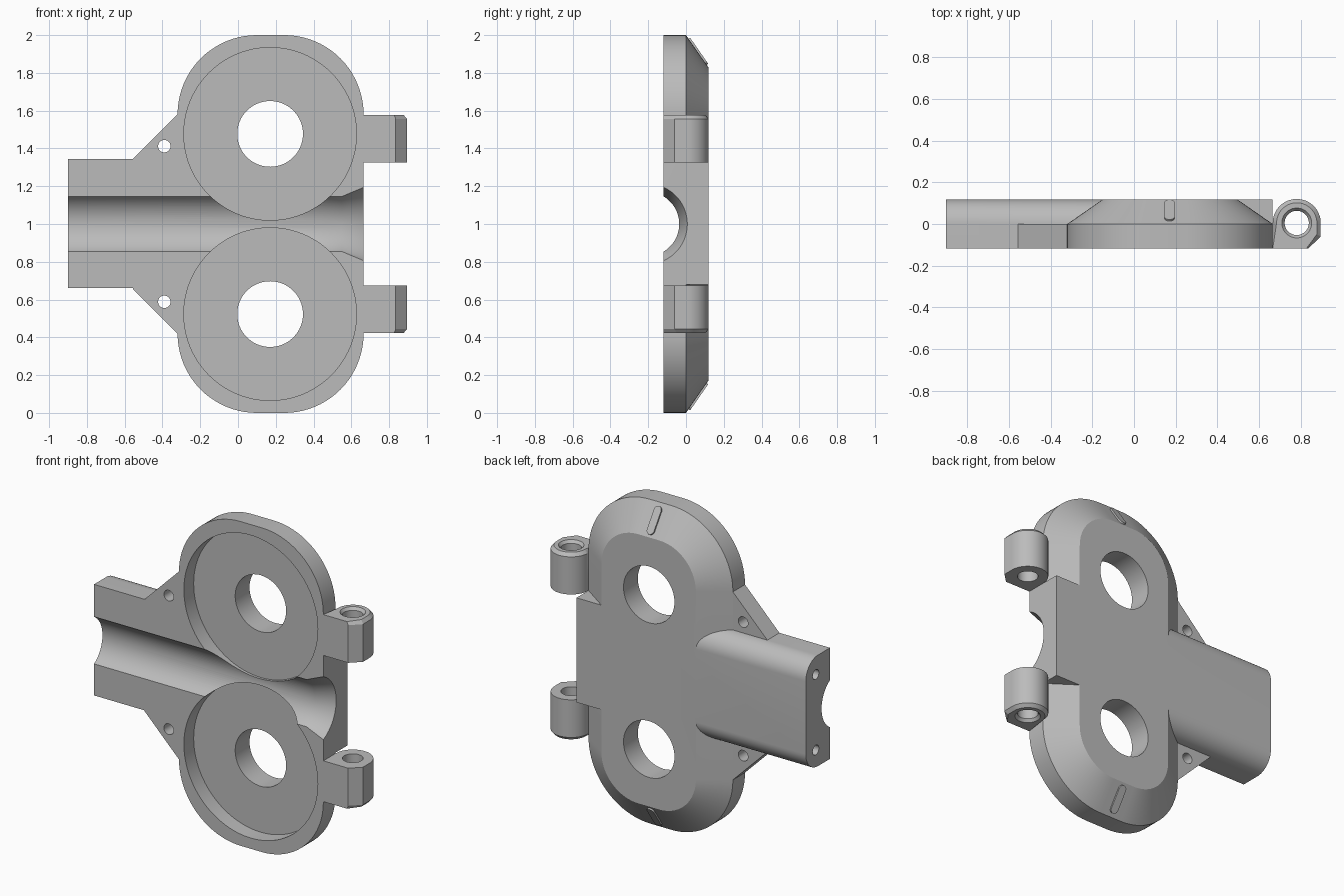
import bpy, bmesh
from math import cos, sin, pi, radians
from mathutils import Vector

if "Cube" in bpy.data.objects:
    bpy.data.objects.remove(bpy.data.objects["Cube"])

FRONT, BACK = -0.118, 0.118
RIGHT = 0.665
GREY = (0.5, 0.5, 0.5, 1)
grey = bpy.data.materials.new("plain grey")
grey.use_nodes = True
grey.diffuse_color = GREY
grey.node_tree.nodes["Principled BSDF"].inputs["Base Color"].default_value = GREY


def loft(name, rings):
    """Skin a list of equal rings and cap both ends."""
    bm = bmesh.new()
    loops = [[bm.verts.new(p) for p in ring] for ring in rings]
    n = len(loops[0])
    for a, b in zip(loops, loops[1:]):
        for i in range(n):
            j = (i + 1) % n
            bm.faces.new((a[i], a[j], b[j], b[i]))
    bm.faces.new(loops[0])
    bm.faces.new(loops[-1])
    bmesh.ops.recalc_face_normals(bm, faces=bm.faces)
    mesh = bpy.data.meshes.new(name)
    bm.to_mesh(mesh)
    bm.free()
    mesh.materials.append(grey)
    ob = bpy.data.objects.new(name, mesh)
    bpy.context.collection.objects.link(ob)
    return ob


def along(axis, flat, d):
    """Place a 2D outline at distance d along an axis."""
    place = {"x": lambda u, v: (d, u, v), "y": lambda u, v: (u, d, v),
             "z": lambda u, v: (u, v, d)}[axis]
    return [place(u, v) for u, v in flat]


def prism(name, axis, flat, a, b):
    return loft(name, [along(axis, flat, a), along(axis, flat, b)])


def arc(u, v, r, a0, a1, n):
    angles = [radians(a0 + (a1 - a0) * i / n) for i in range(n + 1)]
    return [(u + r * cos(a), v + r * sin(a)) for a in angles]


def turned(name, axis, u, v, stations, n=64):
    """Round solid along an axis; stations are (distance, radius)."""
    return loft(name, [along(axis, arc(u, v, r, 0, 360, n)[:-1], d)
                       for d, r in stations])


def combine(target, other, operation):
    """Apply a boolean and drop the helper object."""
    other.hide_render = True
    mod = target.modifiers.new(operation, "BOOLEAN")
    mod.operation, mod.solver, mod.object = operation, "EXACT", other
    bpy.ops.object.select_all(action="DESELECT")
    bpy.context.view_layer.objects.active = target
    target.select_set(True)
    bpy.ops.object.modifier_apply(modifier=mod.name)
    bpy.data.objects.remove(other)


def smooth(ob):
    bpy.ops.object.select_all(action="DESELECT")
    bpy.context.view_layer.objects.active = ob
    ob.select_set(True)
    bpy.ops.object.shade_smooth_by_angle(angle=radians(25))


def rounded(inset):
    """Rounded housing outline in x, z."""
    r = 0.42 - inset
    pts = []
    for u, v, a in ((0.245, 1.58, 0), (0.1, 1.58, 90), (0.1, 0.42, 180), (0.245, 0.42, 270)):
        pts += arc(u, v, r, a, a + 90, 20)
    return pts


# Housing with sloped back rim
SLOPE = 0.17
body = loft("housing", [along("y", rounded(0), FRONT), along("y", rounded(0), 0),
                        along("y", rounded(SLOPE), BACK)])

# Full-depth block at the flared end
block = [(0.3, 0.68), (RIGHT, 0.68), (RIGHT, 1.325), (0.3, 1.325)]
combine(body, prism("block", "y", block, -0.05, BACK), "UNION")

# Handle arm with rounded back edges
r = BACK
handle = [(FRONT, 0.66)] + arc(0, 0.66 + r, r, 270, 360, 12) \
    + arc(0, 1.345 - r, r, 0, 90, 12) + [(FRONT, 1.345)]
combine(body, prism("arm", "x", handle, -0.9, 0.0), "UNION")

# Triangular gussets beside the arm
for s in (1, -1):
    web = [(-0.555, 0.345), (-0.32, 0.58), (-0.2, 0.58), (-0.2, 0.3), (-0.555, 0.3)]
    web = [(x, 1 + s * z) for x, z in web]
    combine(body, prism("gusset", "y", web, FRONT, 0), "UNION")

# Shallow channel with a flared mouth
combine(body, turned("channel", "x", -0.206, 1.0,
                     [(-1, 0.17), (0.55, 0.17), (RIGHT, 0.213), (0.75, 0.245)], 96),
        "DIFFERENCE")

# Round pockets, bores, screw holes and dowel holes
for s in (1, -1):
    z = 1 + s * 0.477
    cutters = [
        turned("pocket", "y", 0.17, z, [(-0.3, 0.457), (-0.022, 0.457)], 96),
        turned("bore", "y", 0.17, z, [(-0.3, 0.174), (0.3, 0.174)]),
        turned("screw_hole", "y", -0.39, 1 + s * 0.412, [(-0.3, 0.033), (0.3, 0.033)], 32),
        turned("dowel_hole", "x", 0.02, 1 + s * 0.233, [(-1, 0.03), (-0.7, 0.03)], 32),
    ]
    for cutter in cutters:
        combine(body, cutter, "DIFFERENCE")
smooth(body)

# Hinge lugs with a chamfered outer end
PIN = Vector((0.78, 0.005))
lug = [(RIGHT, FRONT), (0.835, FRONT), (0.895, -0.06)] \
    + arc(PIN.x, PIN.y, 0.115, 0, 180, 32)
lug_end = [(x if x < RIGHT + 0.001 and y < 0 else PIN.x + (x - PIN.x) * 0.84,
            y if y < -0.1 else PIN.y + (y - PIN.y) * 0.84) for x, y in lug]
for s, side in ((1, "upper"), (-1, "lower")):
    knuckle = loft(side + "_hinge_lug", [along("z", lug, 1 + s * 0.325),
                                         along("z", lug, 1 + s * 0.557),
                                         along("z", lug_end, 1 + s * 0.577)])
    pin_hole = turned("pin_hole", "z", PIN.x, PIN.y,
                      [(1 + s * 0.2, 0.058), (1 + s * 0.56, 0.058),
                       (1 + s * 0.58, 0.074), (1 + s * 0.6, 0.074)], 48)
    combine(knuckle, pin_hole, "DIFFERENCE")
    smooth(knuckle)

# Slim raised markers lying on the sloped rim
capsule = arc(0, 0.06, 0.024, 0, 180, 12) + arc(0, -0.06, 0.024, 180, 360, 12)
for s, side in ((1, "upper"), (-1, "lower")):
    centre = Vector((0.17, BACK * 0.52, 1 + s * (1 - SLOPE * 0.52)))
    run = Vector((0, BACK, -s * SLOPE)).normalized()
    normal = Vector((0, SLOPE, s * BACK)).normalized()
    rings = [[centre + Vector((u, 0, 0)) + run * v + normal * h for u, v in capsule]
             for h in (-0.02, 0.01)]
    smooth(loft(side + "_rim_marker", rings))
